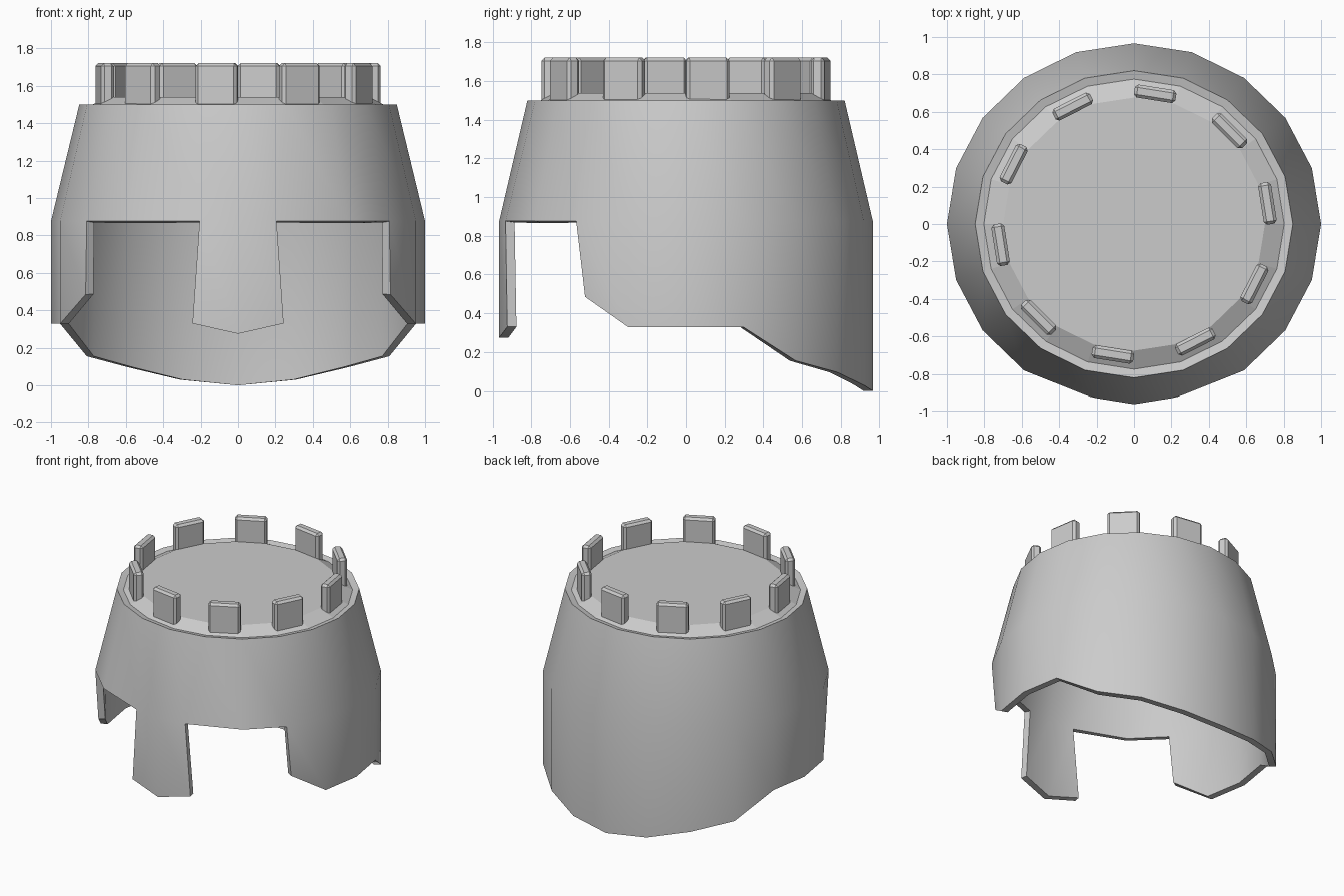
import bpy, bmesh, math
from mathutils import Matrix

if "Cube" in bpy.data.objects:
    bpy.data.objects.remove(bpy.data.objects["Cube"])

N = 20        # sides of the helmet
SY = 0.966    # slight front-to-back squash


def make_object(name, bm):
    mesh = bpy.data.meshes.new(name)
    bm.to_mesh(mesh)
    bm.free()
    obj = bpy.data.objects.new(name, mesh)
    bpy.context.collection.objects.link(obj)
    return obj


def ring_point(j, r):
    a = -math.pi / 2 + 2 * math.pi * j / N
    return r * math.cos(a), r * SY * math.sin(a)


# Helmet shell: columns counted from the front centre, mirrored left and right
bottom_z = [0.275, 0.33, 0.5, 0.485, 0.328, 0.328, 0.328, 0.155, 0.096, 0.03, 0.0]
bm = bmesh.new()
rows = []
for level in range(3):
    row = []
    for j in range(N):
        k = min(j, N - j)
        side = 1 if j == k else -1
        x, y = ring_point(j, 0.849 if level == 0 else 1.0)
        z = (1.499, 0.876, bottom_z[k])[level]
        if level == 1 and k == 1:      # nose guard top corners
            x, y = side * 0.206, -0.933
        elif level == 2 and k == 1:    # nose guard lower corners
            x, y = side * 0.244, -0.924
        elif level == 2 and k == 3:    # cheek corners
            x, y = side * 0.815, -0.522
        row.append(bm.verts.new((x, y, z)))
    rows.append(row)
eye_columns = (1, 2, N - 3, N - 2)     # openings either side of the nose guard
for level in range(2):
    for j in range(N):
        if level == 1 and j in eye_columns:
            continue
        n = (j + 1) % N
        a, b = rows[level], rows[level + 1]
        bm.faces.new((a[j], b[j], b[n], a[n]))
for v in [v for v in bm.verts if not v.link_faces]:
    bm.verts.remove(v)
shell = make_object("helmet_shell", bm)
solid = shell.modifiers.new("thickness", 'SOLIDIFY')
solid.thickness = 0.048
solid.offset = -1
solid.use_even_offset = True
bpy.ops.object.select_all(action='DESELECT')
shell.select_set(True)
bpy.context.view_layer.objects.active = shell
bpy.ops.object.modifier_apply(modifier=solid.name)
bpy.ops.object.shade_smooth_by_angle(angle=math.radians(30))

# Crown top: sloped edge rising to a flat disc
bm = bmesh.new()
outer = [bm.verts.new((*ring_point(j, 0.803), 1.488)) for j in range(N)]
inner = [bm.verts.new((*ring_point(j, 0.70), 1.539)) for j in range(N)]
for j in range(N):
    n = (j + 1) % N
    bm.faces.new((outer[j], outer[n], inner[n], inner[j]))
bm.faces.new(inner)
make_object("crown_top", bm)

# Battlements: ten bevelled blocks around the crown
for i in range(10):
    a = math.radians(9 + 36 * i)
    bm = bmesh.new()
    bmesh.ops.create_cube(bm, size=1)
    bmesh.ops.scale(bm, vec=(0.07, 0.225, 0.24), verts=bm.verts)
    bmesh.ops.bevel(bm, geom=bm.edges[:], offset=0.016, segments=1, affect='EDGES')
    bmesh.ops.transform(
        bm, verts=bm.verts,
        matrix=Matrix.Translation((0.722 * math.cos(a), 0.705 * math.sin(a), 1.601))
        @ Matrix.Rotation(a, 4, 'Z'))
    make_object(f"battlement_{i + 1}", bm)
